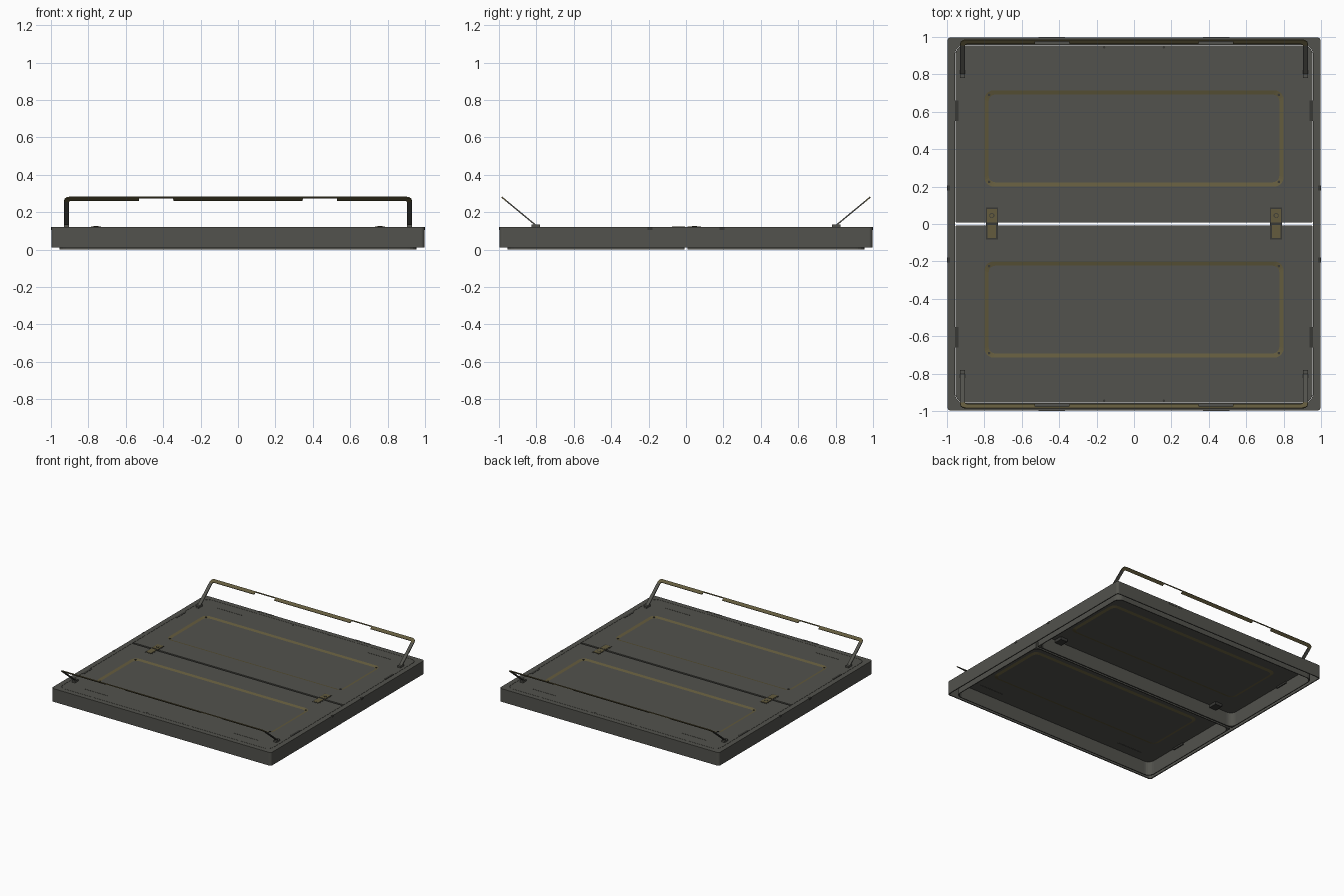
import bpy, bmesh, math
from mathutils import Vector

if "Cube" in bpy.data.objects:
    bpy.data.objects.remove(bpy.data.objects["Cube"])


def material(name, col):
    m = bpy.data.materials.new(name)
    m.diffuse_color = (*col, 1)
    m.use_nodes = True
    m.node_tree.nodes["Principled BSDF"].inputs["Base Color"].default_value = m.diffuse_color
    return m


GREY = material("grey_metal", (0.085, 0.085, 0.074))
KHAKI = material("khaki_edge", (0.125, 0.105, 0.047))
DARK = material("dark_fitting", (0.04, 0.04, 0.036))


def finish(name, bm, mats):
    bmesh.ops.recalc_face_normals(bm, faces=bm.faces)
    me = bpy.data.meshes.new(name)
    bm.to_mesh(me)
    bm.free()
    for m in mats:
        me.materials.append(m)
    ob = bpy.data.objects.new(name, me)
    bpy.context.collection.objects.link(ob)
    return ob


def box(name, x0, x1, y0, y1, z0, z1, mat):
    bm = bmesh.new()
    bmesh.ops.create_cube(bm, size=1)
    for v in bm.verts:
        v.co = Vector(((x0 + x1) / 2 + v.co.x * (x1 - x0),
                       (y0 + y1) / 2 + v.co.y * (y1 - y0),
                       (z0 + z1) / 2 + v.co.z * (z1 - z0)))
    return finish(name, bm, [mat])


def disc(name, x, y, z, r, h, mat):
    bm = bmesh.new()
    bmesh.ops.create_cone(bm, cap_ends=True, segments=10, radius1=r, radius2=r, depth=h)
    bmesh.ops.translate(bm, verts=bm.verts, vec=(x, y, z))
    return finish(name, bm, [mat])


def rounded(hx, y0, y1, r0, r1, n=5):
    """Rounded rectangle, radius r0 on the y0 corners and r1 on the y1 corners."""
    pts = []
    for cx, cy, r, a in ((hx - r1, y1 - r1, r1, 0), (-hx + r1, y1 - r1, r1, 90),
                         (-hx + r0, y0 + r0, r0, 180), (hx - r0, y0 + r0, r0, 270)):
        for i in range(n + 1):
            t = math.radians(a + 90 * i / n)
            pts.append((cx + r * math.cos(t), cy + r * math.sin(t)))
    return pts


def loft(bm, loops, closed=False, mats=()):
    rings = [[bm.verts.new((x, y, z)) for x, y in pts] for pts, z in loops]
    if closed:
        rings.append(rings[0])
    n = len(rings[0])
    for k in range(len(rings) - 1):
        for i in range(n):
            j = (i + 1) % n
            f = bm.faces.new((rings[k][i], rings[k][j], rings[k + 1][j], rings[k + 1][i]))
            f.material_index = 1 if k in mats else 0
    if not closed:
        bm.faces.new(rings[0])
        bm.faces.new(rings[-1])


# Outer frame: thin skirt with an inward lip
bm = bmesh.new()
out = rounded(0.998, -0.998, 0.998, 0.02, 0.02)
inn = rounded(0.99, -0.99, 0.99, 0.015, 0.015)
lip = rounded(0.957, -0.957, 0.957, 0.05, 0.05)
loft(bm, [(out, 0.012), (out, 0.12), (lip, 0.12), (lip, 0.114), (inn, 0.114), (inn, 0.012)], True)
finish("outer_frame", bm, [GREY])

# Two tray panels, each with a shallow khaki-edged recess
for s, side in ((1, "back"), (-1, "front")):
    bm = bmesh.new()
    wall = rounded(0.955, 0.008, 0.955, 0.006, 0.05)
    inside = rounded(0.948, 0.016, 0.948, 0.05, 0.05)
    ring_o = rounded(0.80, 0.20, 0.715, 0.05, 0.05)
    ring_i = rounded(0.777, 0.223, 0.692, 0.035, 0.035)
    loft(bm, [(ring_i, 0.113), (ring_o, 0.12), (wall, 0.12), (wall, 0.0), (inside, 0.0),
              (inside, 0.114), (ring_o, 0.114), (ring_i, 0.107)], mats=(0, 6))
    for v in bm.verts:
        v.co.y *= s
    finish(side + "_panel", bm, [GREY, KHAKI])

    # Flat bent handle, tilted outward, with two narrow grip gaps
    L, t = 0.243, 0.007
    base = Vector((0, 0.800, 0.123))
    u = Vector((0, 0.186, 0.154)).normalized()
    nrm = Vector((0, -u.z, u.y))
    half = [((0.93, 0), (0.903, 0)), ((0.93, L - 0.035), (0.903, L - 0.04)),
            ((0.926, L - 0.015), (0.902, L - 0.033)), ((0.916, L - 0.005), (0.899, L - 0.029)),
            ((0.90, L), (0.89, L - 0.027)), ((0.53, L), (0.53, L - 0.027)),
            ((0.528, L), (0.528, L - 0.008)), ((0.347, L), (0.347, L - 0.008)),
            ((0.345, L), (0.345, L - 0.027))]
    path = half + [((-a[0], a[1]), (-b[0], b[1])) for a, b in reversed(half)]
    bm = bmesh.new()
    rows = []
    for a, b in path:
        row = []
        for (x, d), h in ((a, 0), (b, 0), (b, t), (a, t)):
            p = base + u * d + nrm * h
            row.append(bm.verts.new((x, p.y * s, p.z)))
        rows.append(row)
    for r, q in zip(rows, rows[1:]):
        for i in range(4):
            j = (i + 1) % 4
            f = bm.faces.new((r[i], r[j], q[j], q[i]))
            f.material_index = 1 if f.calc_center_median().z > 0.24 else 0
    bm.faces.new(rows[0])
    bm.faces.new(rows[-1])
    finish(side + "_handle", bm, [GREY, KHAKI])

    def ybox(name, x0, x1, y0, y1, z0, z1, mat):
        box(side + "_" + name, x0, x1, min(y0 * s, y1 * s), max(y0 * s, y1 * s), z0, z1, mat)

    for m in (1, -1):
        def sbox(name, x0, x1, *rest):
            ybox(name, min(x0 * m, x1 * m), max(x0 * m, x1 * m), *rest)

        # Handle feet, edge clips, skirt tabs and pressed ribs
        sbox("handle_foot", 0.903, 0.93, 0.78, 0.826, 0.118, 0.133, GREY)
        sbox("edge_clip", 0.939, 0.956, 0.55, 0.66, 0.10, 0.122, DARK)
        sbox("skirt_tab", 0.37, 0.51, 0.985, 1.0, 0.106, 0.121, GREY)
        sbox("side_tab", 0.985, 1.0, 0.18, 0.205, 0.106, 0.121, DARK)
        sbox("pressed_rib", 0.57, 0.79, 0.862, 0.872, 0.112, 0.1215, GREY)
        disc(side + "_rivet", 0.16 * m, 0.945 * s, 0.12, 0.007, 0.004, DARK)
        for y in (0.225, 0.69):
            disc(side + "_recess_screw", 0.775 * m, y * s, 0.117, 0.007, 0.006, DARK)

# Hinges across the centre gap
for m, side in ((1, "right"), (-1, "left")):
    c = 0.76 * m
    box(side + "_hinge_pocket", c - 0.032, c + 0.032, -0.082, 0.087, 0.09, 0.121, DARK)
    box(side + "_hinge_leaf_back", c - 0.027, c + 0.027, 0.008, 0.081, 0.11, 0.124, KHAKI)
    box(side + "_hinge_leaf_front", c - 0.023, c + 0.023, -0.075, -0.006, 0.11, 0.123, KHAKI)
    disc(side + "_hinge_bolt", c, 0.045, 0.124, 0.014, 0.004, DARK)
    disc(side + "_hinge_bolt_cap", c, 0.045, 0.125, 0.010, 0.004, KHAKI)
